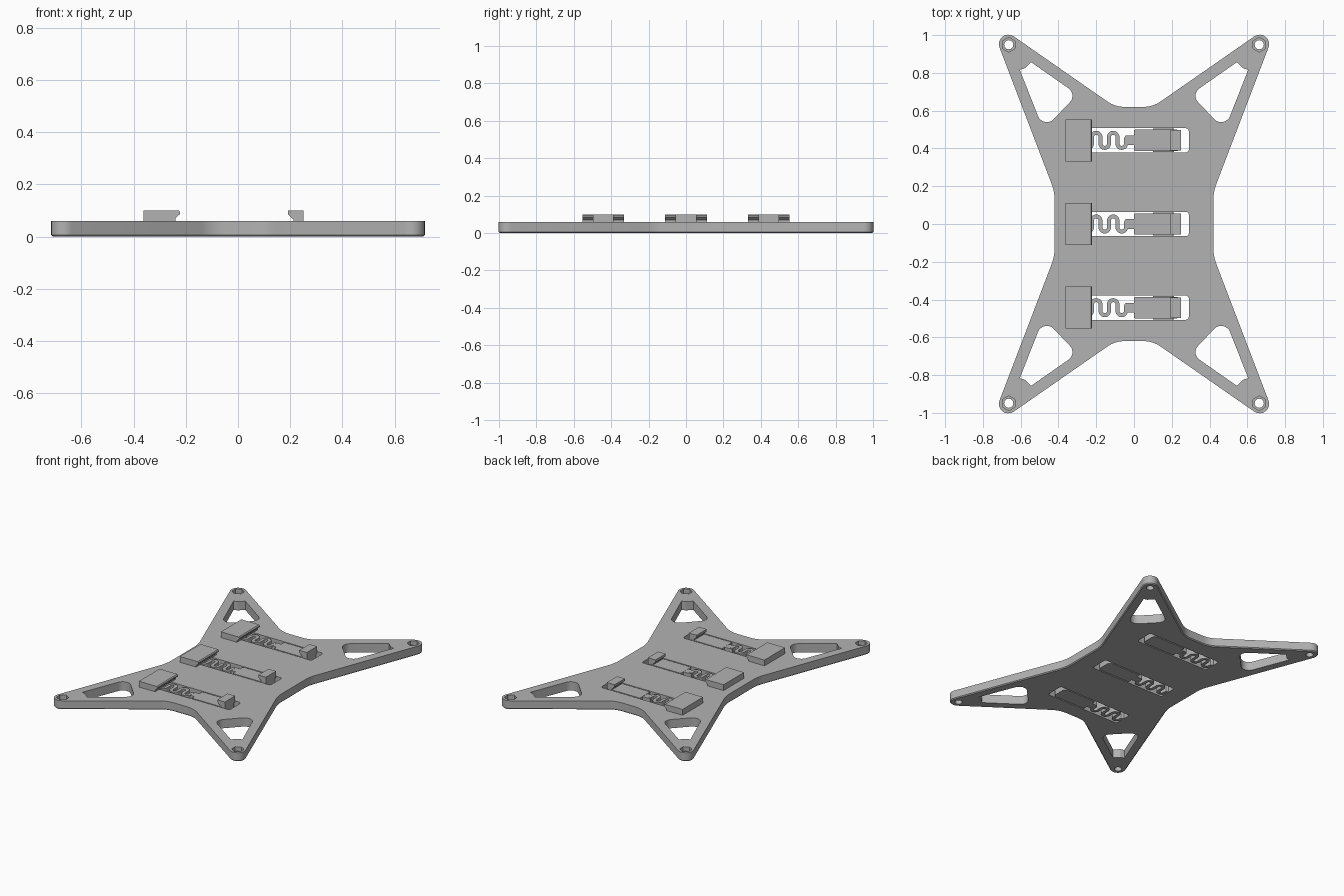
import bpy, bmesh, math
from mathutils import Vector

if "Cube" in bpy.data.objects:
    bpy.data.objects.remove(bpy.data.objects["Cube"])

grey = bpy.data.materials.new("plain grey")
grey.diffuse_color = (0.45, 0.45, 0.45, 1)
grey.use_nodes = True
grey.node_tree.nodes["Principled BSDF"].inputs["Base Color"].default_value = grey.diffuse_color
T = 0.06          # plate thickness


def finish(mesh):
    mesh.shade_smooth()
    mesh.set_sharp_from_angle(angle=math.radians(30))


def rounded(points, n=8):
    """Polygon from (x, y, radius) corners, each corner filleted."""
    out = []
    for i, (x, y, r) in enumerate(points):
        p = Vector((x, y))
        if r == 0:
            out.append((x, y))
            continue
        d1 = (Vector(points[i - 1][:2]) - p).normalized()
        d2 = (Vector(points[(i + 1) % len(points)][:2]) - p).normalized()
        half = math.acos(max(-1, min(1, d1.dot(d2)))) / 2
        c = p + (d1 + d2).normalized() * (r / math.sin(half))
        s, e = p + d1 * (r / math.tan(half)) - c, p + d2 * (r / math.tan(half)) - c
        a0 = math.atan2(s.y, s.x)
        da = (math.atan2(e.y, e.x) - a0 + math.pi) % (2 * math.pi) - math.pi
        out += [(c.x + r * math.cos(a0 + da * k / n),
                 c.y + r * math.sin(a0 + da * k / n)) for k in range(n + 1)]
    return out


def prism(name, pts, a, b, axis="Z", chamfer=0.0):
    """Extrude a flat outline from a to b, optionally chamfered at its low end."""
    n = len(pts)
    low = pts
    levels = [(pts, a), (pts, b)]
    if chamfer:                       # outline must run counter-clockwise
        low = []
        for i in range(n):
            t = (Vector(pts[(i + 1) % n]) - Vector(pts[i - 1])).normalized()
            low.append((pts[i][0] - t.y * chamfer, pts[i][1] + t.x * chamfer))
        levels = [(low, a), (pts, a + chamfer), (pts, b)]
    bm = bmesh.new()
    rings = [[bm.verts.new((u, v, h) if axis == "Z" else (u, h, v)) for u, v in ring]
             for ring, h in levels]
    bm.faces.new(rings[0][::-1])
    bm.faces.new(rings[-1])
    for r0, r1 in zip(rings, rings[1:]):
        for i in range(n):
            j = (i + 1) % n
            bm.faces.new((r0[i], r0[j], r1[j], r1[i]))
    bmesh.ops.recalc_face_normals(bm, faces=bm.faces[:])
    mesh = bpy.data.meshes.new(name)
    bm.to_mesh(mesh)
    bm.free()
    mesh.materials.append(grey)
    finish(mesh)
    ob = bpy.data.objects.new(name, mesh)
    bpy.context.collection.objects.link(ob)
    return ob


def ngon(cx, cy, r, n, turn=0.0):
    return [(cx + r * math.cos(turn + 2 * math.pi * k / n),
             cy + r * math.sin(turn + 2 * math.pi * k / n)) for k in range(n)]


def rect(x0, x1, y0, y1, r=0.0):
    return rounded([(x0, y0, r), (x1, y0, r), (x1, y1, r), (x0, y1, r)])


# Four-armed plate outline, mirrored from one quarter
quarter = [(0.42, 0.17, 0.25), (0.770, 1.086, 0.05), (0.10, 0.62, 0.16)]
outline = quarter + [(-x, y, r) for x, y, r in quarter[::-1]]
outline += [(-x, -y, r) for x, y, r in outline]
plate = prism("base_plate", rounded(outline), 0, T, chamfer=0.006)

# Cutters: arm windows, screw holes, nut pockets and spring slots
rows = (-0.443, 0, 0.443)
window = [(0.605, 0.817, 0), (0.58, 0.823, 0), (0.545, 0.857, 0),
          (0.3005, 0.686, 0.048), (0.479, 0.498, 0.05)]
cutters = []
for sx in (-1, 1):
    for sy in (-1, 1):
        arm = rounded([(x * sx, y * sy, r) for x, y, r in window])
        cutters.append(prism("window_cutter", arm, -0.1, 0.2))
        cx, cy = 0.663 * sx, 0.949 * sy
        cutters.append(prism("hole_cutter", ngon(cx, cy, 0.024, 24), -0.1, 0.2))
        cutters.append(prism("nut_cutter", ngon(cx, cy, 0.039, 6, math.pi / 6), 0.03, 0.2))
for y in rows:
    cutters.append(prism("slot_cutter", rect(-0.28, 0.29, y - 0.064, y + 0.064, 0.015),
                         -0.1, 0.2))
for c in cutters:
    c.hide_render = True
    mod = plate.modifiers.new("cut", "BOOLEAN")
    mod.operation, mod.solver, mod.object = "DIFFERENCE", "EXACT", c
bpy.context.view_layer.update()
cut_mesh = bpy.data.meshes.new_from_object(
    plate.evaluated_get(bpy.context.evaluated_depsgraph_get()))
plate.modifiers.clear()
plate.data = cut_mesh
finish(cut_mesh)
for c in cutters:
    bpy.data.objects.remove(c)

# Serpentine spring centre line, turned into a ribbon outline
path = [Vector(p) for p in ((-0.29, 0), (-0.277, 0), (-0.270, -0.004), (-0.2675, -0.011))]
rad, side = 0.0225, -1
for k in range(5):
    cx = -0.2675 + rad + 2 * rad * k
    for i in range(11):
        a = math.pi * (1 - i / 10)
        path.append(Vector((cx + rad * math.cos(a), side * (0.0175 + rad * math.sin(a)))))
    side = -side
path.append(Vector((path[-1].x, 0.012)))
left, right = [], []
for i, p in enumerate(path):
    t = (path[min(i + 1, len(path) - 1)] - path[max(i - 1, 0)]).normalized()
    left.append(p + Vector((-t.y, t.x)) * 0.0105)
    right.append(p - Vector((-t.y, t.x)) * 0.0105)
ribbon = left + right[::-1]

# Hooked clip profiles (x, z)
fixed_hook = [(-0.362, T), (-0.24, T), (-0.24, 0.07), (-0.222, 0.086),
              (-0.222, 0.094), (-0.228, 0.10), (-0.362, 0.10)]
slide_hook = [(0.212, T - 0.005), (0.25, T - 0.005), (0.25, 0.10), (0.192, 0.10),
              (0.192, 0.084), (0.212, 0.066)]

# Three spring clips across the plate
for y in rows:
    prism("fixed_clip", fixed_hook, y - 0.111, y + 0.111, "Y")
    prism("spring", [(p[0], p[1] + y) for p in ribbon], 0.0, T)
    prism("spring_neck", rect(-0.05, 0.01, y - 0.026, y + 0.026, 0.012), 0.001, T - 0.001)
    prism("slider", rounded([(0, y - 0.056, 0.006), (0.25, y - 0.056, 0.022),
                             (0.25, y + 0.056, 0.022), (0, y + 0.056, 0.006)]), 0, T)
    prism("slider_rail", rect(0.10, 0.213, y - 0.062, y + 0.062), 0.02, 0.04)
    prism("sliding_clip", slide_hook, y - 0.055, y + 0.055, "Y")
